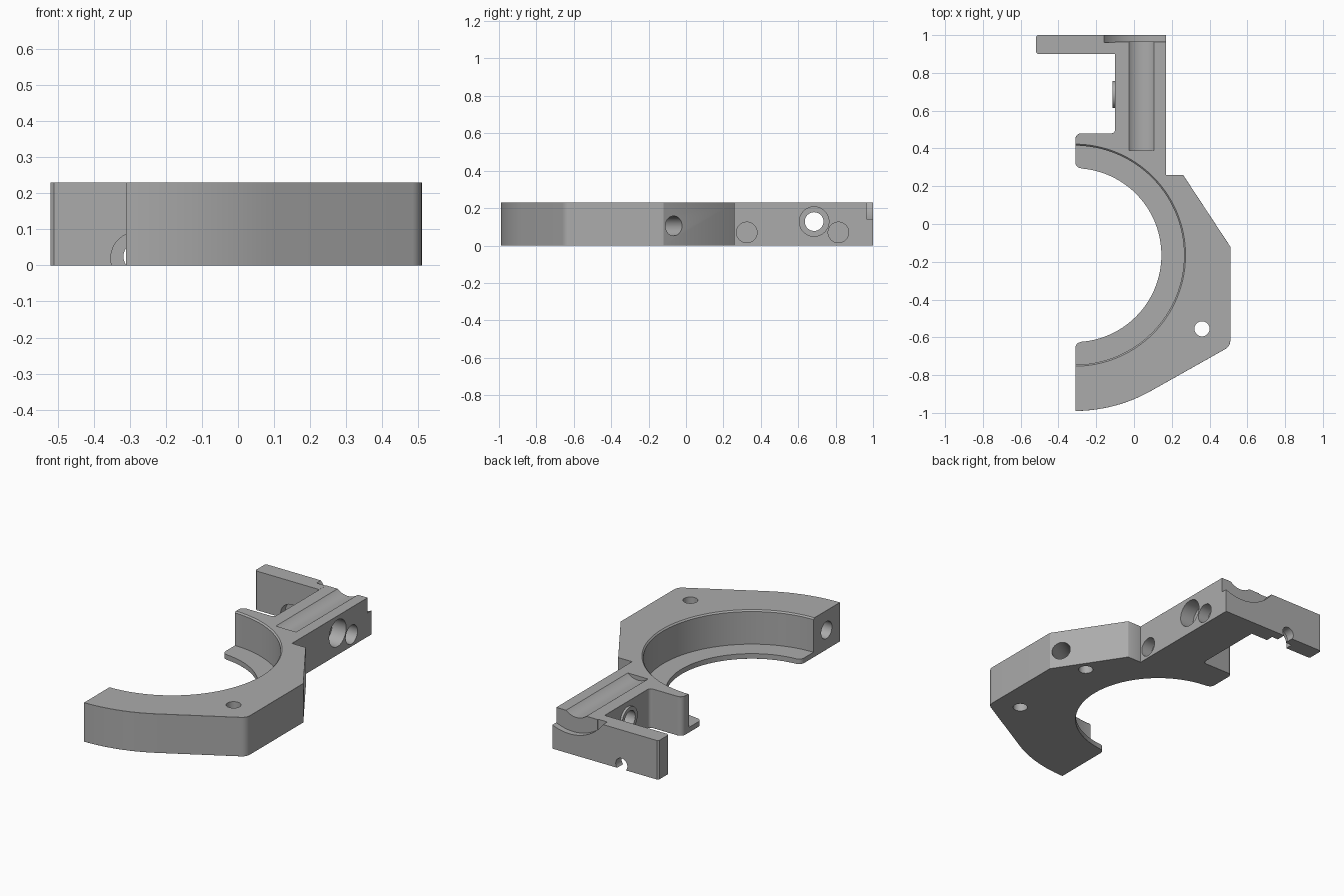
import bpy, bmesh
from math import pi, sin, cos, radians
from mathutils import Vector

cube = bpy.data.objects.get("Cube")
if cube:
    bpy.data.objects.remove(cube)

grey = bpy.data.materials.new("plain grey")
grey.use_nodes = True
COLOUR = (0.41, 0.41, 0.41, 1)
grey.diffuse_color = COLOUR
grey.node_tree.nodes["Principled BSDF"].inputs["Base Color"].default_value = COLOUR

HEIGHT = 0.23
BORE = Vector((-0.315, -0.165))


def arc(centre, radius, start, end, steps):
    """Points along an arc, angles in degrees."""
    span = [radians(start + (end - start) * i / steps) for i in range(steps + 1)]
    return [(centre[0] + radius * cos(a), centre[1] + radius * sin(a)) for a in span]


def make_object(name, bm):
    bmesh.ops.recalc_face_normals(bm, faces=bm.faces)
    mesh = bpy.data.meshes.new(name)
    bm.to_mesh(mesh)
    bm.free()
    mesh.materials.append(grey)
    obj = bpy.data.objects.new(name, mesh)
    bpy.context.collection.objects.link(obj)
    return obj


def prism(name, outline, height):
    bm = bmesh.new()
    base = bm.faces.new([bm.verts.new((x, y, 0)) for x, y in outline])
    top = bmesh.ops.extrude_face_region(bm, geom=[base])["geom"]
    verts = [g for g in top if isinstance(g, bmesh.types.BMVert)]
    bmesh.ops.translate(bm, verts=verts, vec=(0, 0, height))
    return make_object(name, bm)


def cylinder(name, start, end, radius, end_radius=None, sides=48):
    start, end = Vector(start), Vector(end)
    axis = end - start
    bm = bmesh.new()
    bmesh.ops.create_cone(bm, cap_ends=True, segments=sides, radius1=radius,
                          radius2=end_radius or radius, depth=axis.length)
    turn = axis.to_track_quat("Z", "Y").to_matrix()
    bmesh.ops.rotate(bm, verts=bm.verts, cent=(0, 0, 0), matrix=turn)
    bmesh.ops.translate(bm, verts=bm.verts, vec=(start + end) / 2)
    return make_object(name, bm)


def apply(obj, modifier):
    bpy.ops.object.select_all(action="DESELECT")
    bpy.context.view_layer.objects.active = obj
    obj.select_set(True)
    bpy.ops.object.modifier_apply(modifier=modifier.name)


def chamfer(obj, width):
    mod = obj.modifiers.new("chamfer", "BEVEL")
    mod.width = width
    mod.segments = 1
    mod.limit_method = "ANGLE"
    mod.angle_limit = radians(50)
    apply(obj, mod)


def cut(obj, cutters):
    for cutter in cutters:
        mod = obj.modifiers.new("cut", "BOOLEAN")
        mod.operation = "DIFFERENCE"
        mod.solver = "EXACT"
        mod.object = cutter
        apply(obj, mod)


# Half ring body with the arm rising from its back
outline = arc(BORE, 0.825, -89.7, -60, 14)
outline += arc((0.46, -0.618), 0.05, -60, 0, 6)
outline += [(0.51, -0.12), (0.26, 0.26), (0.17, 0.26), (0.17, 0.965), (-0.1, 0.965)]
outline += arc((-0.12, 0.5), 0.02, 0, -90, 5)
outline += arc((-0.28, 0.45), 0.03, 90, 180, 5)
outline += arc((-0.28, 0.325), 0.03, 180, 270, 5)
outline += arc(BORE, 0.46, 86, -86, 64)
outline += arc((-0.28, -0.655), 0.03, 90, 180, 5)
body = prism("ring_and_arm", outline, HEIGHT)
chamfer(body, 0.009)

# Bore above the thin lip, with a fine chamfer at its rim
seat_cut = cylinder("seat_cutter", (*BORE, 0.03), (*BORE, 0.4), 0.58, sides=128)
rim_cut = cylinder("rim_cutter", (*BORE, 0.222), (*BORE, 0.242), 0.58, 0.6, sides=128)
# Screw holes through the ring, arm and sloping side
screw = cylinder("screw_cutter", (0.36, -0.555, -0.1), (0.36, -0.555, 0.4), 0.04)
under = cylinder("underside_cutter", (0.35, 0, -0.1), (0.35, 0, 0.1), 0.04)
slope = Vector((0.835, 0.55, 0))
mouth = Vector((0.475, -0.065, 0.105))
side = cylinder("side_cutter", mouth - slope * 0.16, mouth + slope * 0.1, 0.053)
end_hole = cylinder("end_cutter", (-0.4, -0.865, 0.115), (-0.12, -0.865, 0.115), 0.05)
magnets = [cylinder("pocket_cutter", (0.1, y, 0.07), (0.3, y, 0.07), 0.055)
           for y in (0.325, 0.815)]
through = cylinder("through_cutter", (-0.3, 0.685, 0.128), (0.3, 0.685, 0.128), 0.05)
counter = cylinder("counterbore_cutter", (0.08, 0.685, 0.128), (0.3, 0.685, 0.128), 0.079)
# Shallow channel along the top of the arm
channel = cylinder("channel_cutter", (0.04, 0.39, 0.305), (0.04, 1.1, 0.305), 0.1, sides=64)
body_cuts = [seat_cut, rim_cut, screw, under, side, end_hole, through, counter, channel]
body_cuts += magnets
cut(body, body_cuts)

# Raised collar around the through hole
collar = cylinder("hole_collar", (-0.114, 0.685, 0.128), (-0.09, 0.685, 0.128), 0.072)
cut(collar, [through])

# End plate with a curved saddle and an open notch
plate = prism("end_plate", [(-0.51, 0.9), (-0.1, 0.9), (-0.1, 0.96), (0.17, 0.96),
                            (0.17, 1), (-0.51, 1), (-0.52, 0.99), (-0.52, 0.91)], HEIGHT)
saddle = cylinder("saddle_cutter", (0.06, 0.96, 0.387), (0.06, 1.1, 0.387), 0.27, sides=96)
notch = cylinder("notch_cutter", (-0.28, 0.8, 0.025), (-0.28, 1.1, 0.025), 0.038)
recess = cylinder("recess_cutter", (-0.28, 0.8, 0.02), (-0.28, 0.945, 0.02), 0.073)
cut(plate, [saddle, notch, recess])

# Remove the cutters and shade the finished parts
for cutter in body_cuts + [saddle, notch, recess]:
    bpy.data.objects.remove(cutter)
for part in (body, collar, plate):
    bpy.ops.object.select_all(action="DESELECT")
    bpy.context.view_layer.objects.active = part
    part.select_set(True)
    bpy.ops.object.shade_smooth_by_angle(angle=radians(30))
